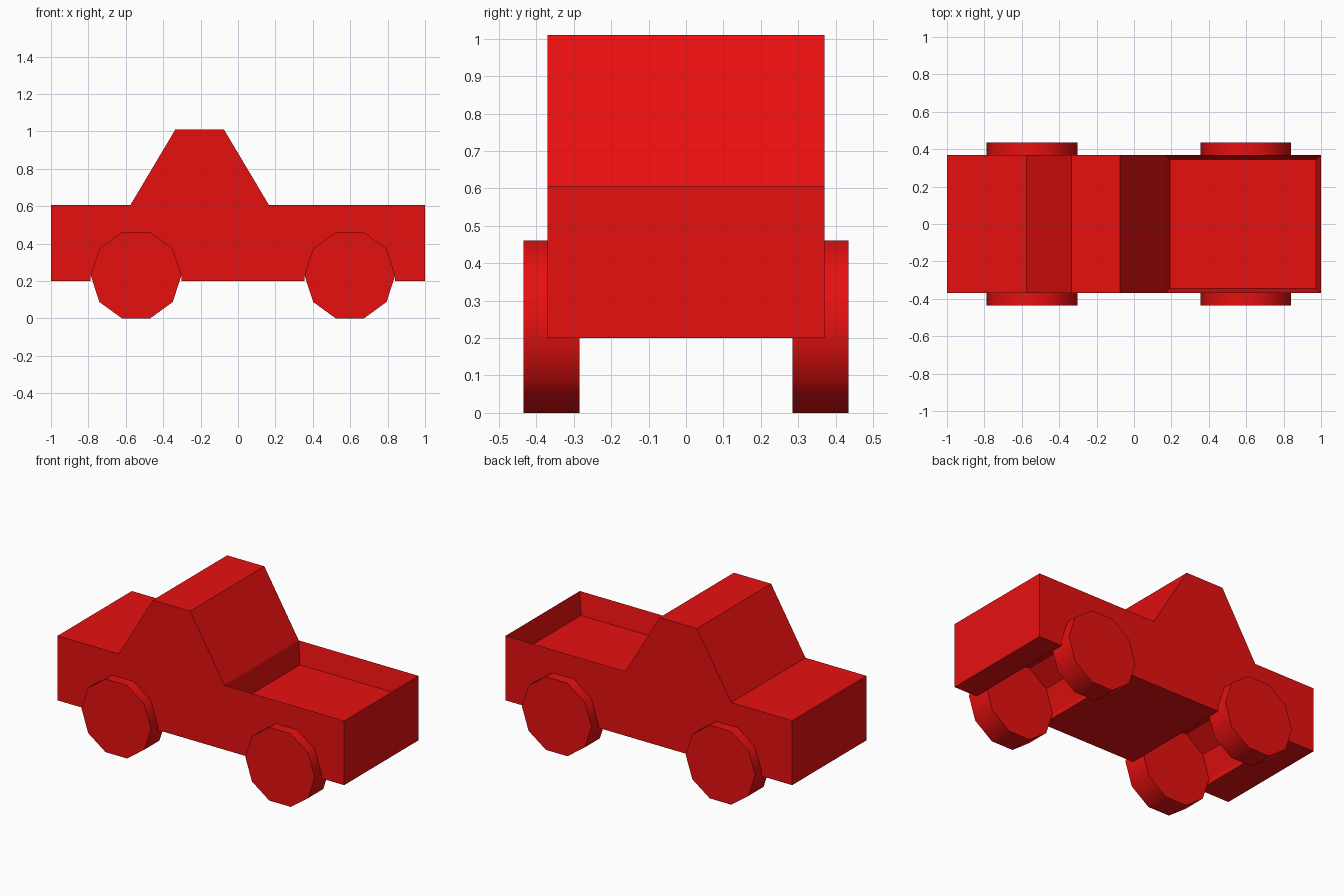
import bpy, bmesh
from math import cos, sin, pi, radians

cube = bpy.data.objects.get("Cube")
if cube:
    bpy.data.objects.remove(cube, do_unlink=True)

WHEEL_X = (-0.545, 0.598)
RADIUS = 0.2425
HUB_Z = RADIUS * sin(radians(72))
SIDES = 10
FLOOR, DECK, ROOF = 0.2, 0.607, 1.01
HALF_WIDTH = 0.37

red = bpy.data.materials.new("bright red")
red.use_nodes = True
red.diffuse_color = (0.8, 0.005, 0.005, 1)
red.node_tree.nodes["Principled BSDF"].inputs["Base Color"].default_value = red.diffuse_color


def add_object(name, bm):
    bmesh.ops.recalc_face_normals(bm, faces=bm.faces[:])
    mesh = bpy.data.meshes.new(name)
    bm.to_mesh(mesh)
    bm.free()
    mesh.materials.append(red)
    obj = bpy.data.objects.new(name, mesh)
    bpy.context.collection.objects.link(obj)
    return obj


def extrude_profile(points, y0, y1):
    """Extrude an x-z outline along y."""
    bm = bmesh.new()
    face = bm.faces.new([bm.verts.new((x, y0, z)) for x, z in points])
    moved = bmesh.ops.extrude_face_region(bm, geom=[face], use_keep_orig=True)["geom"]
    verts = [v for v in moved if isinstance(v, bmesh.types.BMVert)]
    bmesh.ops.translate(bm, verts=verts, vec=(0, y1 - y0, 0))
    bmesh.ops.recalc_face_normals(bm, faces=bm.faces[:])
    return bm


def rim_point(cx, step):
    angle = 2 * pi * step / SIDES
    return cx + RADIUS * cos(angle), HUB_Z + RADIUS * sin(angle)


# Body: side outline with a full-width arch over each axle
outline = [(1, FLOOR), (1, DECK), (0.165, DECK), (-0.075, ROOF),
           (-0.335, ROOF), (-0.575, DECK), (-1, DECK), (-1, FLOOR)]
for cx in WHEEL_X:
    outline.append((cx - RADIUS, FLOOR))
    outline += [rim_point(cx, s) for s in range(SIDES // 2, -1, -1)]
    outline.append((cx + RADIUS, FLOOR))
bm = extrude_profile(outline, -HALF_WIDTH, HALF_WIDTH)

# Cargo bed: inset the rear deck and sink it
deck = next(f for f in bm.faces if f.normal.z > 0.9
            and f.calc_center_median().x > 0.3 and f.calc_center_median().z > 0.6)
bmesh.ops.inset_region(bm, faces=[deck], thickness=0.037, depth=0)
bmesh.ops.translate(bm, verts=deck.verts[:], vec=(0, 0, -0.137))
add_object("truck_body", bm)

# Wheels: ten-sided discs with smooth treads and sharp rims
for end, cx in zip(("front", "rear"), WHEEL_X):
    for side, sign in (("left", -1), ("right", 1)):
        rim = [rim_point(cx, s) for s in range(SIDES)]
        wheel = add_object(f"{end}_{side}_wheel",
                           extrude_profile(rim, sign * 0.285, sign * 0.435))
        bpy.ops.object.select_all(action="DESELECT")
        wheel.select_set(True)
        bpy.context.view_layer.objects.active = wheel
        bpy.ops.object.shade_smooth_by_angle(angle=radians(40))
